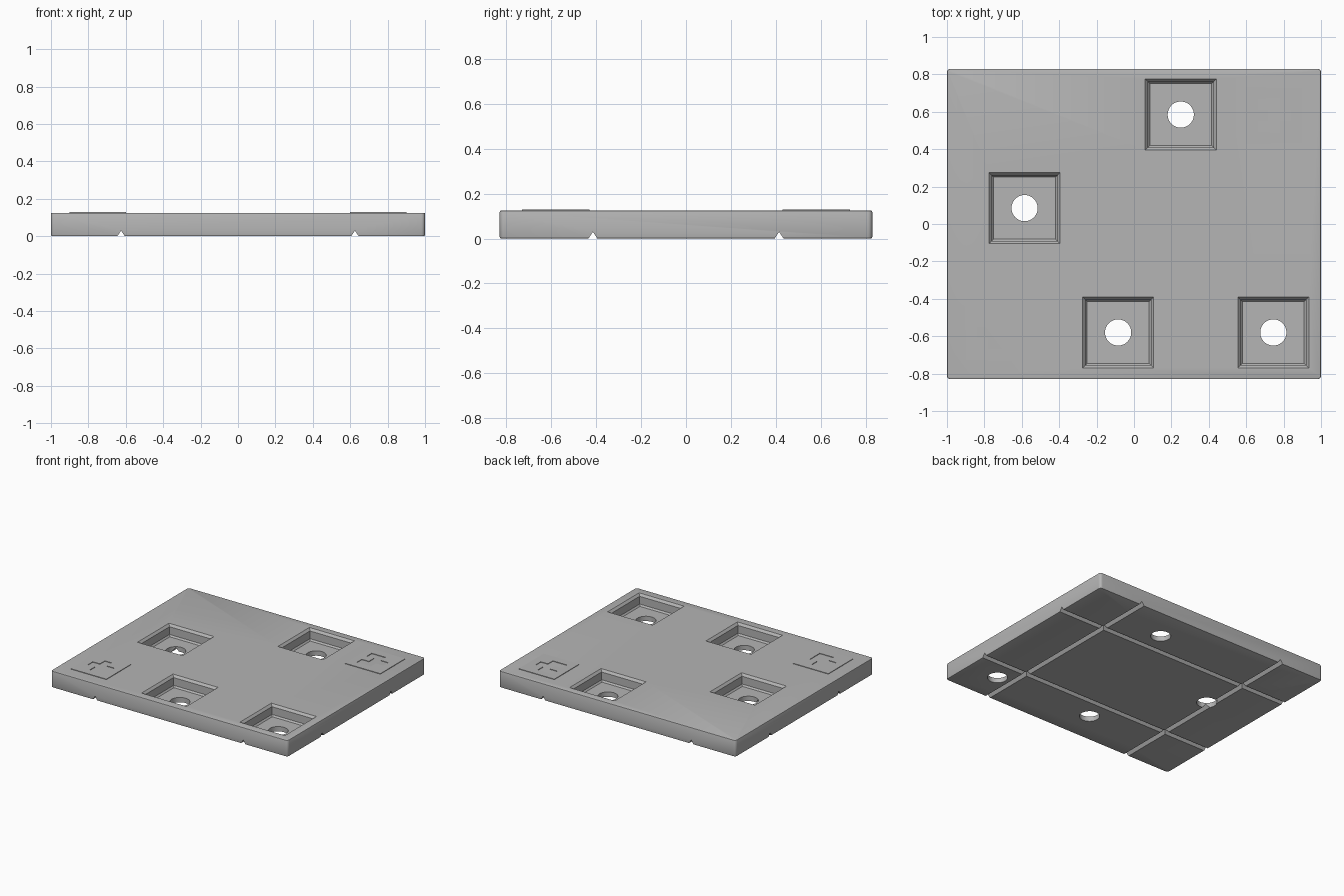
import bpy, bmesh
from mathutils import Vector

cube = bpy.data.objects.get("Cube")
if cube:
    bpy.data.objects.remove(cube, do_unlink=True)

gray = bpy.data.materials.new("plain_gray")
gray.use_nodes = True
gray.diffuse_color = (0.46, 0.46, 0.46, 1)
gray.node_tree.nodes["Principled BSDF"].inputs["Base Color"].default_value = (0.46, 0.46, 0.46, 1)

W, D, H = 1.0, 0.83, 0.125   # half width, half depth, height


def to_object(name, bm):
    bmesh.ops.recalc_face_normals(bm, faces=bm.faces)
    mesh = bpy.data.meshes.new(name)
    bm.to_mesh(mesh)
    bm.free()
    mesh.materials.append(gray)
    obj = bpy.data.objects.new(name, mesh)
    bpy.context.collection.objects.link(obj)
    return obj


def loft(name, rings):
    """Closed solid through rings with equal point counts."""
    bm = bmesh.new()
    loops = [[bm.verts.new(p) for p in ring] for ring in rings]
    n = len(loops[0])
    for a, b in zip(loops, loops[1:]):
        for i in range(n):
            j = (i + 1) % n
            bm.faces.new((a[i], a[j], b[j], b[i]))
    bm.faces.new(loops[0])
    bm.faces.new(loops[-1])
    return to_object(name, bm)


def square(x, y, r, z):
    return [(x - r, y - r, z), (x + r, y - r, z), (x + r, y + r, z), (x - r, y + r, z)]


def cut(target, cutter):
    cutter.hide_render = True
    mod = target.modifiers.new("cut", "BOOLEAN")
    mod.operation = "DIFFERENCE"
    mod.solver = "EXACT"
    mod.object = cutter
    bpy.context.view_layer.objects.active = target
    bpy.ops.object.modifier_apply(modifier=mod.name)
    bpy.data.objects.remove(cutter, do_unlink=True)


# Base plate: rounded corners, then softened top and bottom rims
bm = bmesh.new()
bmesh.ops.create_cube(bm, size=1)
for v in bm.verts:
    v.co = Vector((v.co.x * 2 * W, v.co.y * 2 * D, (v.co.z + 0.5) * H))
upright = [e for e in bm.edges if abs(e.verts[0].co.z - e.verts[1].co.z) > 0.1]
bmesh.ops.bevel(bm, geom=upright, offset=0.02, segments=5, profile=0.5, affect="EDGES")
rims = [e for e in bm.edges if abs(e.verts[0].co.z - e.verts[1].co.z) < 0.01]
bmesh.ops.bevel(bm, geom=rims, offset=0.006, segments=2, profile=0.5, affect="EDGES")
plate = to_object("base_plate", bm)

# Stepped square pockets, each with a round drain hole
pocket_profile = [(0.037, 0.165), (0.049, 0.175), (0.108, 0.175), (H, 0.19), (0.15, 0.19)]
for x, y in [(0.25, 0.585), (-0.585, 0.085), (-0.085, -0.58), (0.745, -0.58)]:
    cut(plate, loft("pocket_cutter", [square(x, y, r, z) for z, r in pocket_profile]))
    bm = bmesh.new()
    bmesh.ops.create_cone(bm, cap_ends=True, segments=48, radius1=0.07, radius2=0.07, depth=0.3)
    bmesh.ops.translate(bm, verts=bm.verts, vec=(x, y, 0))
    cut(plate, to_object("hole_cutter", bm))

# V-shaped grooves across the underside
triangle = [(-0.0267, -0.01), (0.0267, -0.01), (0, 0.03)]
for side in (-1, 1):
    cut(plate, loft("groove_cutter", [[(side * 0.625 + t, y, z) for t, z in triangle] for y in (-1, 1)]))
    cut(plate, loft("groove_cutter", [[(x, side * 0.415 + t, z) for t, z in triangle] for x in (-1.2, 1.2)]))

# Thin raised corner tiles with a recessed block pattern
patterns = {
    "front_corner_tile": (-0.75, -0.58, [".....", "..#..", ".###.", "..##.", "....."]),
    "back_corner_tile": (0.75, 0.58, [".....", ".##..", "..##.", ".##..", "....."]),
}
cell = 0.06
for name, (cx, cy, rows) in patterns.items():
    bm = bmesh.new()
    for r, row in enumerate(rows):
        for c, mark in enumerate(row):
            if mark == ".":
                corners = square(cx + (c - 2) * cell, cy + (2 - r) * cell, cell / 2, H)
                bm.faces.new([bm.verts.new(p) for p in corners])
    bmesh.ops.remove_doubles(bm, verts=bm.verts, dist=0.001)
    top = bmesh.ops.extrude_face_region(bm, geom=bm.faces[:])
    moved = [g for g in top["geom"] if isinstance(g, bmesh.types.BMVert)]
    bmesh.ops.translate(bm, verts=moved, vec=(0, 0, 0.004))
    to_object(name, bm)

# Smooth the round corners and holes, keep other edges crisp
bpy.ops.object.select_all(action="DESELECT")
plate.select_set(True)
bpy.context.view_layer.objects.active = plate
bpy.ops.object.shade_smooth_by_angle(angle=0.5)
